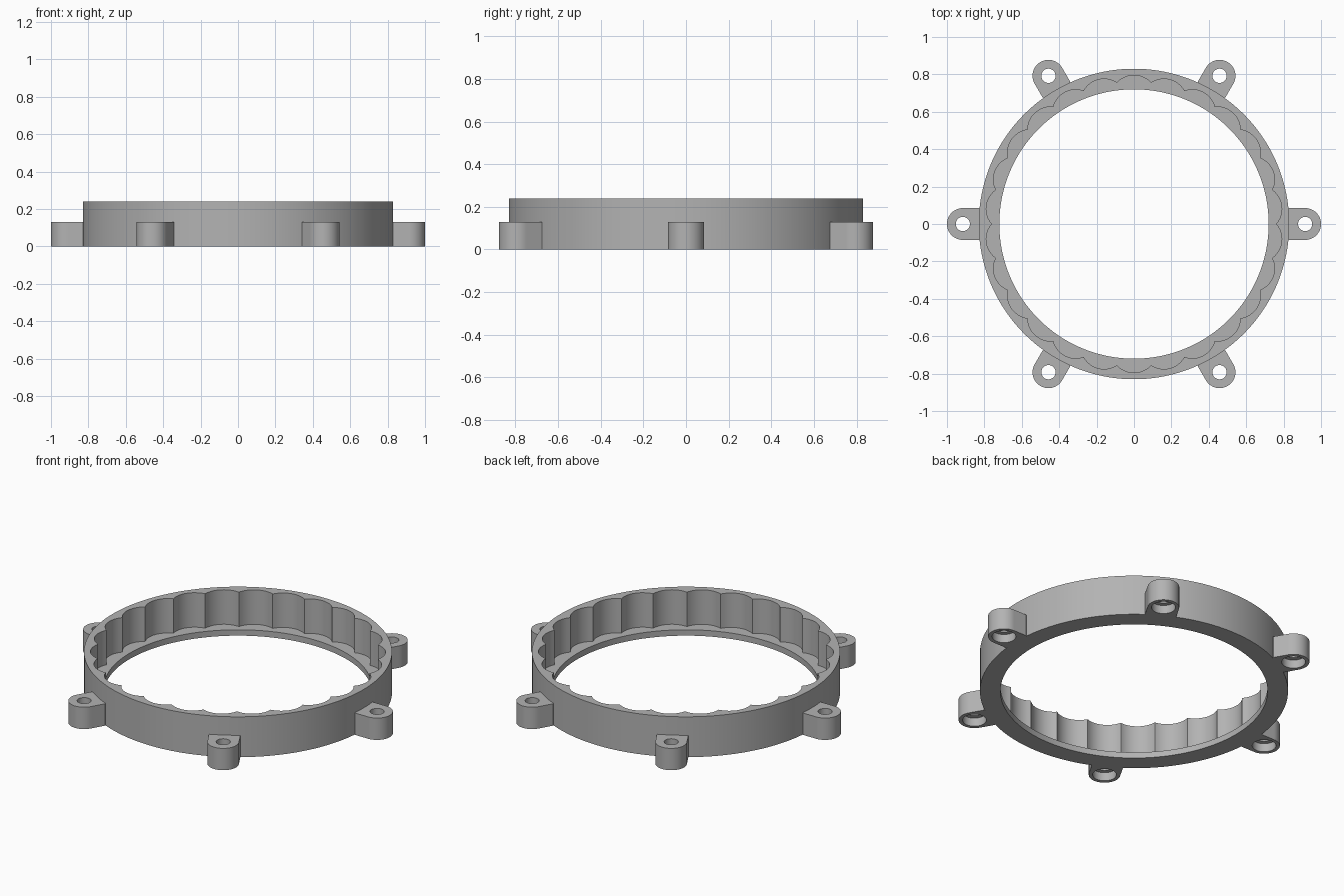
import bpy, bmesh
from math import sin, cos, pi, sqrt, radians

if "Cube" in bpy.data.objects:
    bpy.data.objects.remove(bpy.data.objects["Cube"], do_unlink=True)

OUTER, LIP, HEIGHT, FLOOR = 0.83, 0.72, 0.24, 0.035
LOBES, LOBE_STEPS = 26, 12
LOBE_CENTRE, LOBE_RADIUS = 0.671, 0.124
EAR_CENTRE, EAR_RADIUS, EAR_HEIGHT = 0.915, 0.085, 0.13
HOLE, COUNTERBORE, BORE_DEPTH = 0.038, 0.064, 0.05

grey = bpy.data.materials.new("plain grey")
grey.use_nodes = True
grey.diffuse_color = (0.45, 0.45, 0.45, 1)
grey.node_tree.nodes["Principled BSDF"].inputs["Base Color"].default_value = grey.diffuse_color


def loft(name, loops, steps, centre_x=0):
    """Closed solid from (radius function, z) loops joined in a cycle."""
    bm = bmesh.new()
    rows = []
    for radius, z in loops:
        angles = [2 * pi * i / steps for i in range(steps)]
        rows.append([bm.verts.new((centre_x + radius(a) * cos(a), radius(a) * sin(a), z))
                     for a in angles])
    for row, following in zip(rows, rows[1:] + rows[:1]):
        for i in range(steps):
            j = (i + 1) % steps
            bm.faces.new((row[i], row[j], following[j], following[i]))
    bmesh.ops.recalc_face_normals(bm, faces=bm.faces)
    mesh = bpy.data.meshes.new(name)
    bm.to_mesh(mesh)
    bm.free()
    mesh.materials.append(grey)
    obj = bpy.data.objects.new(name, mesh)
    bpy.context.collection.objects.link(obj)
    bpy.ops.object.select_all(action="DESELECT")
    obj.select_set(True)
    bpy.context.view_layer.objects.active = obj
    bpy.ops.object.shade_smooth_by_angle(angle=radians(25))
    return obj


def circle(r):
    return lambda a: r


def scallop(a):
    """Inner wall made of round lobes meeting in cusps."""
    pitch = 2 * pi / LOBES
    phi = a % pitch - pitch / 2
    return LOBE_CENTRE * cos(phi) + sqrt(LOBE_RADIUS ** 2 - (LOBE_CENTRE * sin(phi)) ** 2)


def ear_outline(a):
    """Rounded tip, straight sides, inner end following the ring."""
    if cos(a) >= 0:
        return EAR_RADIUS
    reach = EAR_RADIUS / max(abs(sin(a)), 1e-6)
    inside = (OUTER - 0.002) ** 2 - (EAR_CENTRE * sin(a)) ** 2
    if inside > 0:
        reach = min(reach, -EAR_CENTRE * cos(a) - sqrt(inside))
    return reach


# Main ring with scalloped wall and thin bottom lip
loft("scalloped_ring", [
    (circle(OUTER), 0), (circle(OUTER), HEIGHT),
    (scallop, HEIGHT), (scallop, FLOOR),
    (circle(LIP), FLOOR), (circle(LIP), 0),
], LOBES * LOBE_STEPS)

# Six mounting ears with counterbored screw holes
for n in range(6):
    ear = loft(f"mounting_ear_{n + 1}", [
        (ear_outline, 0), (ear_outline, EAR_HEIGHT),
        (circle(HOLE), EAR_HEIGHT), (circle(HOLE), BORE_DEPTH),
        (circle(COUNTERBORE), BORE_DEPTH), (circle(COUNTERBORE), 0),
    ], 96, EAR_CENTRE)
    ear.rotation_euler.z = n * pi / 3
